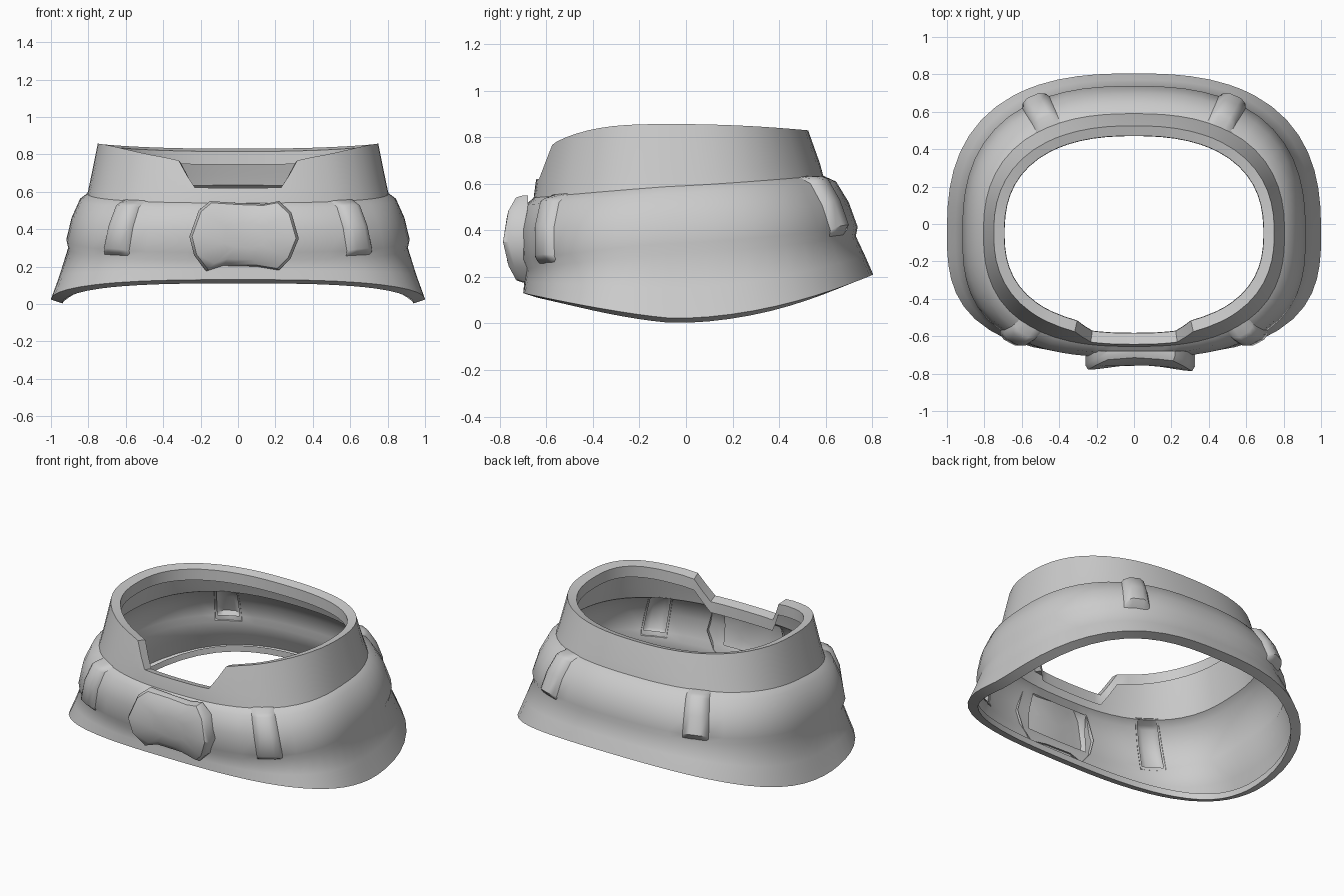
import bpy, bmesh, math
from mathutils import Vector

if "Cube" in bpy.data.objects:
    bpy.data.objects.remove(bpy.data.objects["Cube"])

grey = bpy.data.materials.new("plain grey")
grey.diffuse_color = (0.6, 0.6, 0.6, 1)
grey.use_nodes = True
grey.node_tree.nodes["Principled BSDF"].inputs["Base Color"].default_value = grey.diffuse_color

CY = -0.05  # depth of the widest line of the collar
# rings, bottom to top: half width, front reach, back reach, z at side, z at front, z at back,
# corner roundness at front and back, height falloff towards front and back
RINGS = [
    (1.00, .70, .805, .022, .13, .21, 2.85, 2.6, 1.3, 1.9),
    (.955, .695, .77, .15, .18, .29, 2.85, 2.6, 1.3, 1.7),
    (.908, .69, .73, .30, .235, .375, 2.85, 2.55, 1.2, 1.5),
    (.918, .708, .738, .345, .275, .415, 2.85, 2.55, 1.2, 1.4),
    (.89, .712, .70, .46, .40, .52, 2.8, 2.5, 1.1, 1.3),
    (.845, .69, .645, .56, .51, .61, 2.7, 2.45, 1.1, 1.2),
    (.805, .655, .59, .59, .54, .635, 2.55, 2.45, 1.1, 1.2),
    (.79, .645, .575, .66, .615, .69, 2.45, 2.4, 1.5, 1.3),
    (.75, .605, .525, .857, .755, .83, 2.38, 2.38, 3.3, 2),
]
FRONT_CLASP, BACK_CLASP = .70, math.pi - .57


def ring_point(phi, ring):
    """Point on a rounded-square ring; phi = 0 faces the front."""
    a, front, back, zs, zf, zb, nf, nb, pf, pb = ring
    c, s = math.sin(phi), -math.cos(phi)
    is_front = s < 0
    n = nf if is_front else nb
    r = (abs(c) ** n + abs(s) ** n) ** (-1 / n)
    reach = front + CY if is_front else back - CY
    z_end, p = (zf, pf) if is_front else (zb, pb)
    return Vector((a * c * r, CY + reach * s * r, zs + (z_end - zs) * abs(s * r) ** p))


def surface(phi, v):
    """Point on the collar wall at a fractional ring index."""
    i = min(int(v), len(RINGS) - 2)
    return ring_point(phi, RINGS[i]).lerp(ring_point(phi, RINGS[i + 1]), v - i)


def normal(phi, v):
    du = surface(phi + .03, v) - surface(phi - .03, v)
    dv = surface(phi, 5.5) - surface(phi, 2.5)
    return du.cross(dv).normalized()


def make(name, verts, faces, angle=35):
    mesh = bpy.data.meshes.new(name)
    mesh.from_pydata([tuple(v) for v in verts], [], faces)
    bm = bmesh.new()
    bm.from_mesh(mesh)
    bmesh.ops.recalc_face_normals(bm, faces=bm.faces)
    loose = [v for v in bm.verts if not v.link_faces]
    bmesh.ops.delete(bm, geom=loose, context='VERTS')
    bm.to_mesh(mesh)
    bm.free()
    obj = bpy.data.objects.new(name, mesh)
    bpy.context.collection.objects.link(obj)
    mesh.materials.append(grey)
    bpy.ops.object.select_all(action='DESELECT')
    obj.select_set(True)
    bpy.context.view_layer.objects.active = obj
    bpy.ops.object.shade_smooth_by_angle(angle=math.radians(angle))


def loft(rings, closed=True):
    """Quads joining equal-length rings of vertices."""
    n = len(rings[0])
    return [(i * n + j, i * n + (j + 1) % n, (i + 1) * n + (j + 1) % n, (i + 1) * n + j)
            for i in range(len(rings) - 1) for j in range(n if closed else n - 1)]


# collar wall: columns include the notch corners and the clasp edges
half = [math.atan(t) for t in (.15, .24, .299, .37, .447)] + [.52]
for mid in (FRONT_CLASP, BACK_CLASP):
    half += [mid - .07, mid, mid + .07]
gap = BACK_CLASP - FRONT_CLASP - .14
half += [FRONT_CLASP + .07 + gap * k / 16 for k in range(1, 16)]
half += [BACK_CLASP + .07 + (.50 * k / 5) for k in range(1, 5)]
half.sort()
phis = [0] + half + [math.pi] + [2 * math.pi - p for p in reversed(half)]

outer = [[ring_point(p, r) for p in phis] for r in RINGS]
for j, p in enumerate(phis):
    low, top = outer[-2][j], outer[-1][j]
    if math.cos(p) > 0:  # drop the rim into the notch
        k = max(0, min(1, (abs(top.x) - .22) / .10))
        outer[-1][j] = low.lerp(top, .04 + .96 * k)


def hem(i, inset, dz):
    """Ring set inward from a rim of the thin wall."""
    row = []
    for j, p in enumerate(phis):
        q = outer[i][j] - normal(p, min(i, 7.9)) * inset
        q.z = max(outer[i][j].z + dz, 0)
        row.append(q)
    return row


# thin sheet with a folded-in hem at the top and bottom
shell = [hem(0, .065, .02), hem(0, .065, -.02)] + outer
shell += [hem(-1 + len(outer), .06, -.015), hem(-1 + len(outer), .062, -.085)]
count = len(phis)


def covered(face):
    """Faces hidden behind the hollow buckle and clasps."""
    row, j = face[0] // count - 2, face[0] % count
    p = (phis[j] + (phis[j + 1] if j + 1 < count else 2 * math.pi)) / 2
    q = min(p, 2 * math.pi - p)
    if q < .235:
        return row in (3, 4)
    return 2 < row < 6 and min(abs(q - FRONT_CLASP), abs(q - BACK_CLASP)) < .07


faces = [f for f in loft(shell) if not covered(f)]
make("collar", [v for ring in shell for v in ring], faces, 40)


# clasps: raised hollow strips that follow the band
def clasp(name, phi, width, lift):
    rows = []
    for v, out in ((2.3, -.1), (2.6, .5), (3, 1), (4, 1), (5, 1), (5.5, .9), (6.1, -.1)):
        row = []
        for u, side in ((-1, -.1), (-.8, .55), (-.4, 1), (.4, 1), (.8, .55), (1, -.1)):
            q = phi + u * width
            row.append(surface(q, v) + normal(q, v) * lift * min(out, side))
        rows.append(row)
    make(name, [p for r in rows for p in r], loft(rows, False), 50)


for side, label in ((1, "right"), (-1, "left")):
    clasp("front_clasp_" + label, side * FRONT_CLASP, .085, .032)
    clasp("back_clasp_" + label, side * BACK_CLASP, .085, .038)

# buckle: dished plate on the front of the band, open at the back
outline = [(-.17, .175), (-.08, .205), (.1, .2), (.22, .18), (.28, .24), (.325, .35),
           (.285, .49), (.22, .55), (.14, .535), (0, .54), (-.15, .55), (-.21, .5),
           (-.26, .36), (-.235, .26)]
rings = []
for scale, depth in ((1, .68), (1, .712), (.95, .74), (.78, .75), (.4, .755)):
    ring = []
    for x, z in outline:
        px, pz = .03 + (x - .03) * scale, .365 + (z - .365) * scale
        flare = .05 * (abs(px - .02) / .3) ** 2 if depth > .7 else 0
        tilt = .3 * max(0, abs(pz - .365) - .08) if depth > .7 else 0
        ring.append(Vector((px, -depth - flare + tilt, pz)))
    rings.append(ring)
n = len(outline)
faces = loft(rings) + [tuple(range(4 * n, 5 * n))]
make("buckle", [p for r in rings for p in r], faces, 40)
